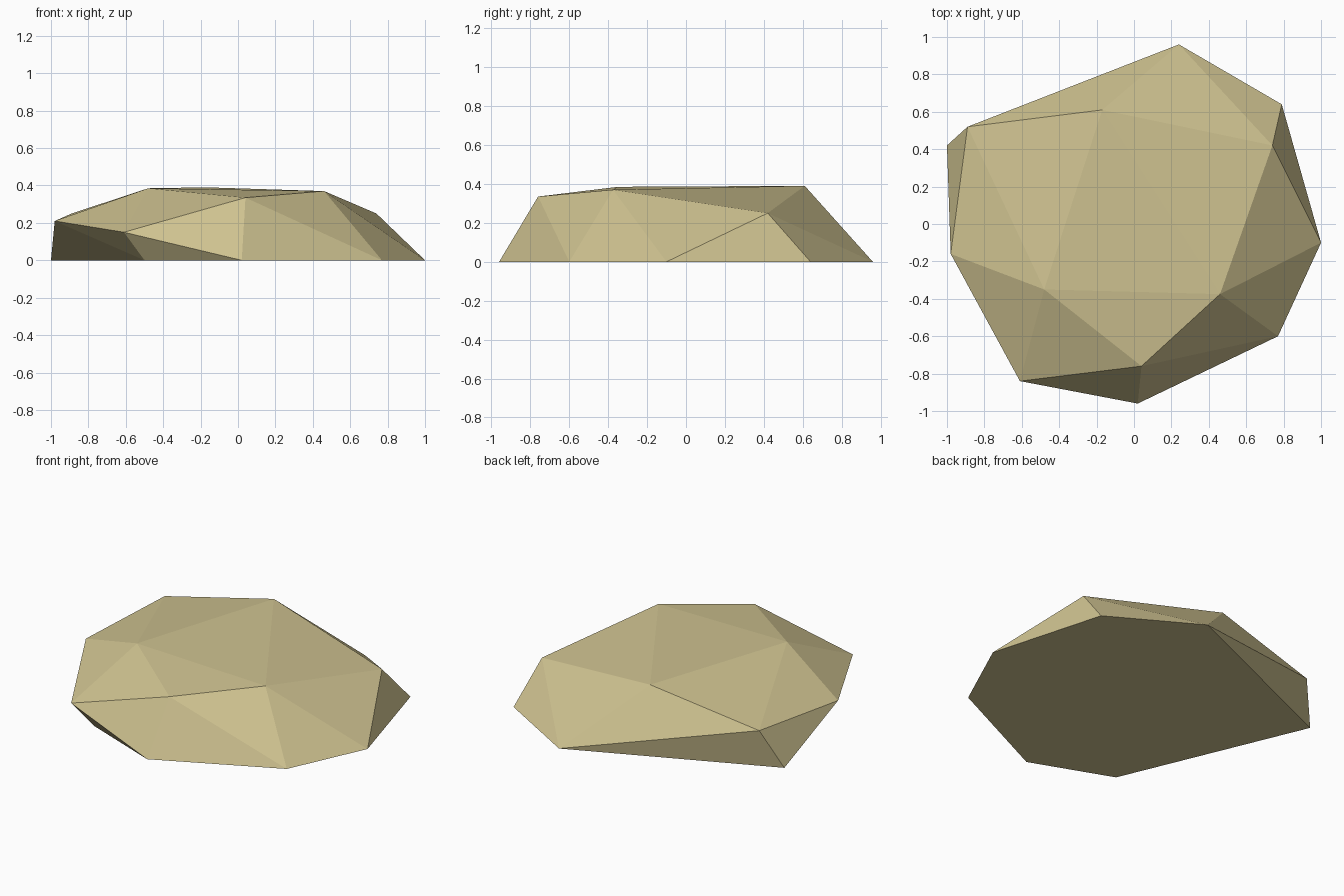
import bpy
import bmesh
from mathutils import Vector

# Remove the default cube only
default_cube = bpy.data.objects.get("Cube")
if default_cube:
    bpy.data.objects.remove(default_cube, do_unlink=True)


def make_material(name, color):
    material = bpy.data.materials.new(name)
    material.use_nodes = True
    material.diffuse_color = color
    shader = next(n for n in material.node_tree.nodes if n.type == 'BSDF_PRINCIPLED')
    shader.inputs["Base Color"].default_value = color
    shader.inputs["Roughness"].default_value = 0.9
    return material


def faceted_hull(name, corners, material):
    """Wrap a handful of corner points in a flat-shaded faceted shell."""
    bm = bmesh.new()
    for corner in corners:
        bm.verts.new(corner)
    bmesh.ops.convex_hull(bm, input=bm.verts[:])
    # Merge the triangles of the flat underside into one face
    bmesh.ops.dissolve_limit(bm, angle_limit=0.01, verts=bm.verts[:], edges=bm.edges[:])
    bmesh.ops.recalc_face_normals(bm, faces=bm.faces[:])
    for face in bm.faces:
        face.smooth = False
    mesh = bpy.data.meshes.new(name)
    bm.to_mesh(mesh)
    bm.free()
    mesh.materials.append(material)
    rock = bpy.data.objects.new(name, mesh)
    bpy.context.collection.objects.link(rock)
    return rock


# Ground outline of the rock, counter-clockwise from the front
ground_outline = [
    (0.02, -0.96), (0.77, -0.6), (1, -0.1), (0.79, 0.64),
    (0.24, 0.96), (-1, 0.42), (-0.5, -0.76),
]

# Nearly level crown
crown = [(-0.48, -0.35, 0.385), (0.46, -0.375, 0.37), (0.04, -0.76, 0.335), (-0.17, 0.61, 0.39)]

# Lower shoulders, overhanging the ground outline on one side
shoulders = [(0.74, 0.42, 0.25), (-0.89, 0.52, 0.25), (-0.98, -0.16, 0.21), (-0.61, -0.84, 0.15)]

sandstone = make_material("sandstone", (0.62, 0.54, 0.28, 1))
base = [Vector((x, y, 0)) for x, y in ground_outline]
faceted_hull("flat_rock", base + crown + shoulders, sandstone)
